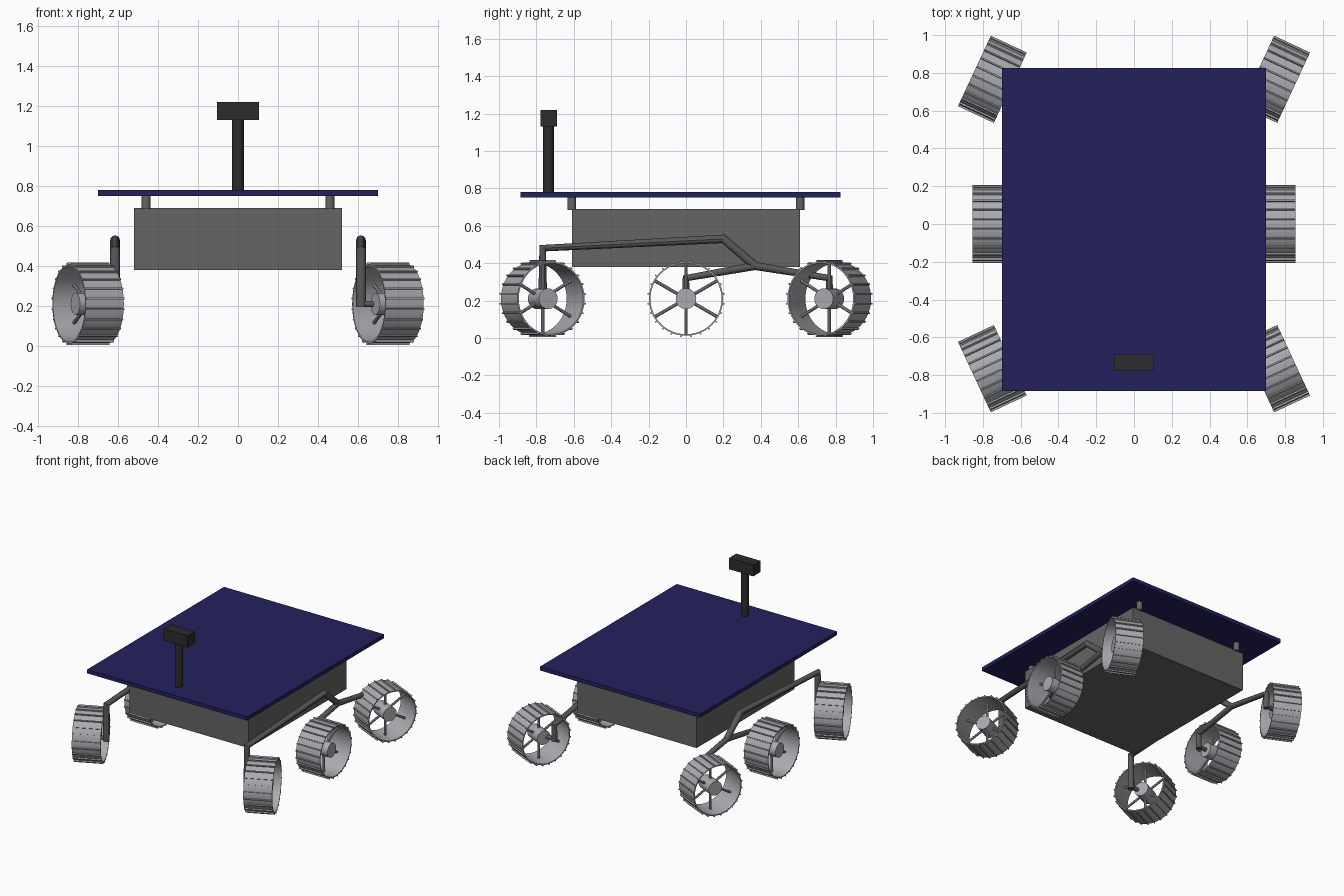
import bpy, bmesh, math
from mathutils import Matrix, Vector

cube = bpy.data.objects.get("Cube")
if cube:
    bpy.data.objects.remove(cube, do_unlink=True)


def material(name, color):
    m = bpy.data.materials.new(name)
    m.use_nodes = True
    m.diffuse_color = (*color, 1)
    m.node_tree.nodes["Principled BSDF"].inputs["Base Color"].default_value = (*color, 1)
    return m


PANEL = material("solar blue", (0.016, 0.015, 0.11))
BODY = material("body grey", (0.13, 0.13, 0.13))
ARM = material("arm grey", (0.10, 0.10, 0.10))
MAST = material("mast black", (0.025, 0.025, 0.025))
WHEEL = material("wheel silver", (0.40, 0.41, 0.43))


def finish(obj, mat):
    obj.data.materials.append(mat)
    return obj


def box(name, low, high, mat):
    low, high = Vector(low), Vector(high)
    bpy.ops.mesh.primitive_cube_add(size=1, location=(low + high) / 2)
    obj = bpy.context.object
    obj.name = name
    for v in obj.data.vertices:
        v.co = v.co * (high - low)
    return finish(obj, mat)


def rod(name, start, end, radius, mat):
    start, end = Vector(start), Vector(end)
    d = end - start
    bpy.ops.mesh.primitive_cylinder_add(
        vertices=24, radius=radius, depth=d.length, location=(start + end) / 2,
        rotation=d.to_track_quat("Z", "Y").to_euler())
    obj = bpy.context.object
    obj.name = name
    bpy.ops.object.shade_smooth_by_angle(angle=math.radians(35))
    return finish(obj, mat)


def tube(name, x, path, radius, mat):
    curve = bpy.data.curves.new(name, "CURVE")
    curve.dimensions = "3D"
    curve.bevel_depth = radius
    curve.bevel_resolution = 4
    curve.use_fill_caps = True
    s = curve.splines.new("POLY")
    s.points.add(len(path) - 1)
    for p, (y, z) in zip(s.points, path):
        p.co = (x, y, z, 1)
    s.use_smooth = False
    obj = bpy.data.objects.new(name, curve)
    bpy.context.collection.objects.link(obj)
    return finish(obj, mat)


# Body, solar deck and supports
box("body", (-0.52, -0.61, 0.38), (0.52, 0.61, 0.69), BODY)
box("solar_panel", (-0.70, -0.885, 0.75), (0.70, 0.825, 0.78), PANEL)
for x in (-0.46, 0.46):
    for y in (-0.61, 0.61):
        rod("panel_support", (x, y, 0.685), (x, y, 0.755), 0.023, BODY)

# Camera mast
rod("mast", (0, -0.735, 0.77), (0, -0.735, 1.14), 0.029, MAST)
box("camera_head", (-0.105, -0.778, 1.13), (0.105, -0.69, 1.22), MAST)

# Wheel geometry, axle along x
HALF, RIM, TREAD, HUB = 0.105, 0.198, 0.207, 0.055
CLEATS, SPOKES = 24, 6


def wheel_mesh():
    bm = bmesh.new()
    # rim band turned about the axle
    profile = [(-HALF, RIM - 0.008), (HALF, RIM - 0.008), (HALF, RIM), (-HALF, RIM)]
    ring = [bm.verts.new((x, 0, r)) for x, r in profile]
    edges = [bm.edges.new((ring[i], ring[i - 1])) for i in range(len(ring))]
    bmesh.ops.spin(bm, geom=ring + edges, cent=(0, 0, 0), axis=(1, 0, 0),
                   angle=math.tau, steps=48, use_merge=True)
    bmesh.ops.remove_doubles(bm, verts=bm.verts, dist=0.0001)
    # hub
    bmesh.ops.create_cone(bm, cap_ends=True, segments=32, radius1=HUB, radius2=HUB,
                          depth=0.14, matrix=Matrix.Rotation(math.pi / 2, 4, "Y"))
    # spokes
    for i in range(SPOKES):
        turn = Matrix.Rotation(math.tau * i / SPOKES, 4, "X")
        mid = Matrix.Translation((0, 0, (HUB + RIM) / 2 - 0.004))
        bmesh.ops.create_cone(bm, cap_ends=True, segments=10, radius1=0.009, radius2=0.009,
                              depth=RIM - HUB, matrix=turn @ mid)
    # tread cleats
    for i in range(CLEATS):
        turn = Matrix.Rotation(math.tau * (i + 0.5) / CLEATS, 4, "X")
        mid = Matrix.Translation((0, 0, (RIM + TREAD) / 2 - 0.002))
        size = Matrix.Diagonal((2 * HALF, 0.008, TREAD - RIM + 0.004, 1))
        bmesh.ops.create_cube(bm, size=1, matrix=turn @ mid @ size)
    bmesh.ops.recalc_face_normals(bm, faces=bm.faces)
    mesh = bpy.data.meshes.new("wheel")
    bm.to_mesh(mesh)
    bm.free()
    mesh.materials.append(WHEEL)
    return mesh


wheel = wheel_mesh()
AXLE_Z, REACH, STEER = 0.21, 0.766, math.radians(25)
ARM_X, WHEEL_X = 0.615, 0.75

# Suspension arms and wheels on both sides
for side, s in (("left", 1), ("right", -1)):
    x = s * ARM_X
    tube(side + "_rocker_arm", x,
         [(-REACH, 0.195), (-REACH, 0.48), (0.20, 0.53), (0.37, 0.385)], 0.024, ARM)
    tube(side + "_bogie_arm", x,
         [(0, 0.195), (0, 0.32), (0.37, 0.385), (REACH, 0.32), (REACH, 0.195)], 0.022, ARM)
    for place, y, angle in (("front", -REACH, STEER), ("middle", 0, 0), ("rear", REACH, -STEER)):
        rod(f"{place}_{side}_axle", (x, y, AXLE_Z), (s * WHEEL_X, y, AXLE_Z), 0.015, ARM)
        obj = bpy.data.objects.new(f"{place}_{side}_wheel", wheel)
        obj.location = (s * WHEEL_X, y, AXLE_Z)
        obj.rotation_euler.z = angle
        bpy.context.collection.objects.link(obj)

# Smooth the round wheel surfaces, keep edges sharp
bpy.ops.object.select_all(action="DESELECT")
obj.select_set(True)
bpy.context.view_layer.objects.active = obj
bpy.ops.object.shade_smooth_by_angle(angle=math.radians(30))
